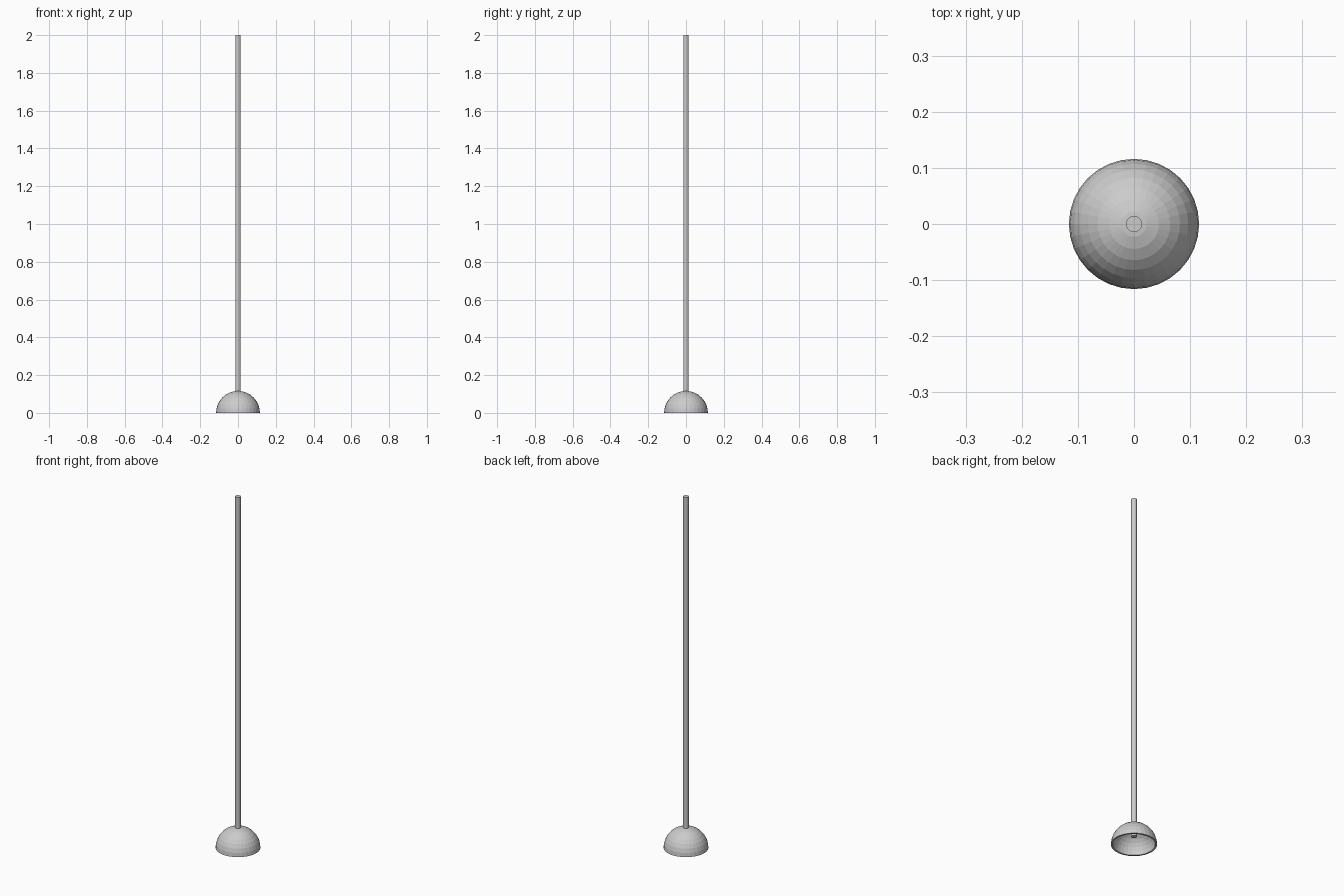
import bpy, bmesh, math

if "Cube" in bpy.data.objects:
    bpy.data.objects.remove(bpy.data.objects["Cube"])

R_OUT, R_IN = 0.116, 0.107
SEG, RINGS = 32, 8


def dome_profile(radius):
    # quarter circle from the rim up to the pole
    return [(radius * math.cos(math.pi / 2 * i / RINGS),
             radius * math.sin(math.pi / 2 * i / RINGS)) for i in range(RINGS + 1)]


# Hollow hemispherical cup: outer and inner arcs joined at the rim, then lathed
bm = bmesh.new()
profile = dome_profile(R_OUT)[::-1] + dome_profile(R_IN)
verts = [bm.verts.new((max(r, 0), 0, z)) for r, z in profile]
edges = [bm.edges.new(pair) for pair in zip(verts, verts[1:])]
bmesh.ops.spin(bm, geom=verts + edges, cent=(0, 0, 0), axis=(0, 0, 1),
               angle=math.tau, steps=SEG, use_merge=True)
bmesh.ops.remove_doubles(bm, verts=bm.verts, dist=1e-5)
bmesh.ops.recalc_face_normals(bm, faces=bm.faces)
mesh = bpy.data.meshes.new("rubber_cup")
bm.to_mesh(mesh)
bm.free()
bpy.context.collection.objects.link(bpy.data.objects.new("rubber_cup", mesh))

# Straight handle, its lower end poking into the cup
bottom, top = 0.046, 2.0
bpy.ops.mesh.primitive_cylinder_add(vertices=32, radius=0.0143, depth=top - bottom,
                                    location=(0, 0, (top + bottom) / 2))
bpy.context.object.name = "handle"
